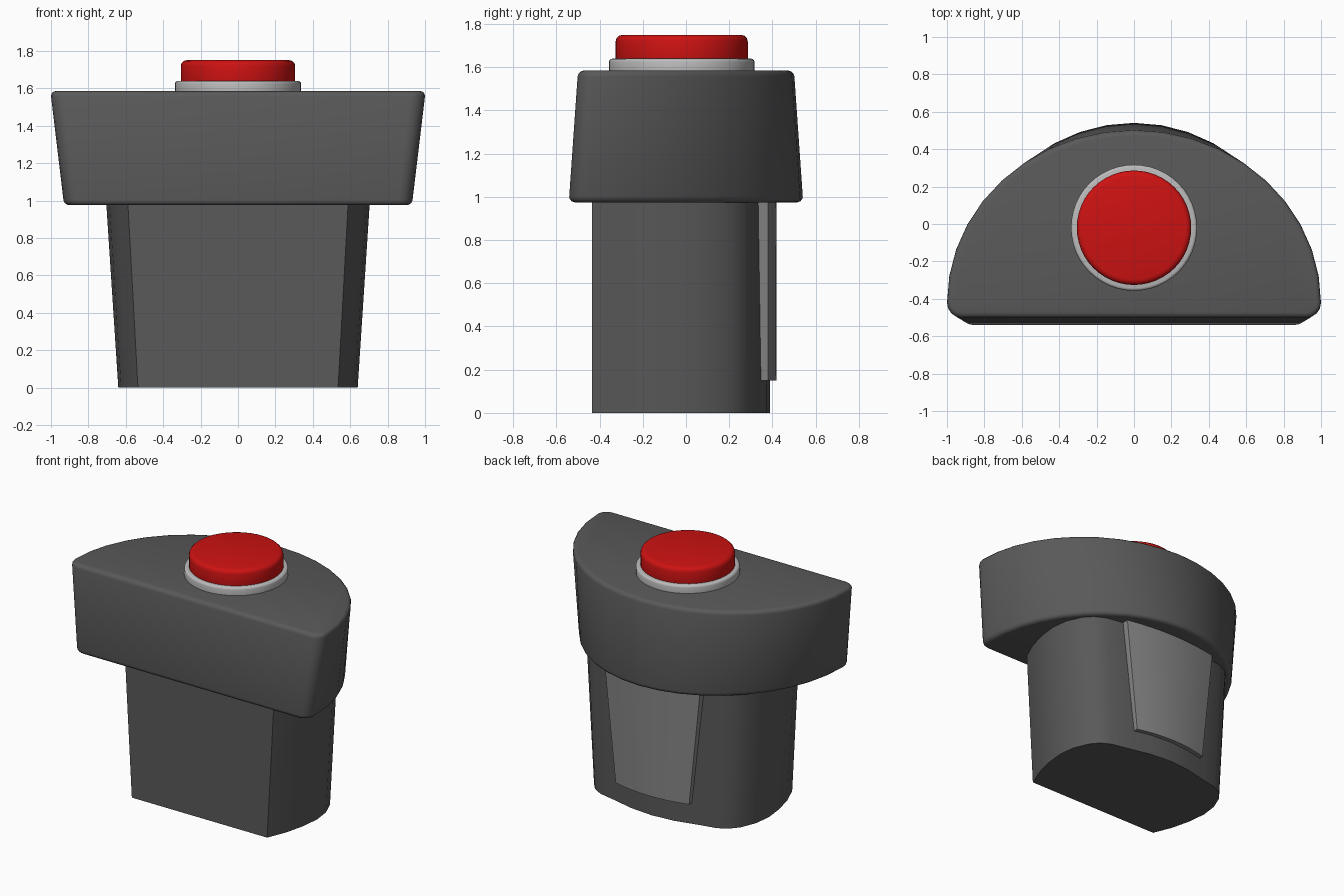
import bpy, bmesh
from math import sin, cos, pi

if "Cube" in bpy.data.objects:
    bpy.data.objects.remove(bpy.data.objects["Cube"])


def material(name, r, g, b):
    m = bpy.data.materials.new(name)
    m.diffuse_color = (r, g, b, 1)
    m.use_nodes = True
    m.node_tree.nodes["Principled BSDF"].inputs["Base Color"].default_value = m.diffuse_color
    return m


DARK = material("dark_grey", 0.1, 0.1, 0.1)
MID = material("mid_grey", 0.24, 0.24, 0.24)
LIGHT = material("light_grey", 0.5, 0.5, 0.5)
RED = material("red", 0.62, 0.006, 0.006)


def loft(name, rings, mat, bevel=0.0, segments=3, smooth=35):
    """Solid from stacked rings, each a list of 3D points running counter-clockwise."""
    bm = bmesh.new()
    loops = [[bm.verts.new(p) for p in ring] for ring in rings]
    for a, b in zip(loops, loops[1:]):
        for i in range(len(a)):
            j = (i + 1) % len(a)
            bm.faces.new((a[i], a[j], b[j], b[i]))
    bm.faces.new(loops[0][::-1])
    bm.faces.new(loops[-1])
    bmesh.ops.recalc_face_normals(bm, faces=bm.faces)
    if bevel:
        # Round only the rims of the two end caps
        rims = [e for e in bm.edges if len({round(v.co.z, 4) for v in e.verts}) == 1]
        bmesh.ops.bevel(bm, geom=rims, offset=bevel, segments=segments,
                        profile=0.5, affect='EDGES')
    mesh = bpy.data.meshes.new(name)
    bm.to_mesh(mesh)
    bm.free()
    mesh.materials.append(mat)
    ob = bpy.data.objects.new(name, mesh)
    bpy.context.collection.objects.link(ob)
    bpy.ops.object.select_all(action='DESELECT')
    ob.select_set(True)
    bpy.context.view_layer.objects.active = ob
    bpy.ops.object.shade_smooth_by_angle(angle=smooth * pi / 180)
    return ob


def ring(outline, z, sx=1.0, sy=1.0):
    return [(x * sx, y * sy, z) for x, y in outline]


def mirrored(half):
    """Complete a right-hand outline that ends on the centre line."""
    return half + [(-x, y) for x, y in reversed(half) if x > 1e-6]


# Pedestal: flat front, bulging sides, shallow arc at the back
body = mirrored([(0.535, -0.435), (0.59, -0.30), (0.625, -0.16), (0.64, -0.02),
                 (0.625, 0.10), (0.58, 0.21), (0.53, 0.27), (0.46, 0.31),
                 (0.34, 0.335), (0.17, 0.375), (0.0, 0.39)])
loft("pedestal", [ring(body, 0), ring(body, 1.0, 1.102)], DARK)

# Head: half-round block with rounded front corners, tapering both ways
corner = [(0.92 + 0.08 * cos(a), -0.42 + 0.08 * sin(a))
          for a in [-pi / 2 + i * pi / 8 for i in range(4)]]
arc = [(cos(i * pi / 20), -0.42 + 0.92 * sin(i * pi / 20)) for i in range(10)]
head = mirrored(corner + arc + [(0.0, 0.5)])
loft("head", [ring(head, 0.975, 0.93, 1.085), ring(head, 1.585, 1.003)],
     DARK, bevel=0.028)


# Back panel: curved plate, wider at the top
def plate(z, half_width):
    xs = [half_width * (1 - i / 4) for i in range(9)]
    outer = [(x, 0.42 - 0.04 * (x / half_width) ** 2, z) for x in xs]
    return [(half_width, 0.3, z)] + outer + [(-half_width, 0.3, z)]


loft("back_panel", [plate(0.15, 0.29), plate(1.0, 0.38)], MID)


# Push button and its collar
def disc(name, radius, z0, z1, mat, bevel):
    circle = [(radius * cos(i * pi / 24), radius * sin(i * pi / 24) - 0.02)
              for i in range(48)]
    loft(name, [ring(circle, z0), ring(circle, z1)], mat, bevel, smooth=50)


disc("button_collar", 0.337, 1.55, 1.64, LIGHT, 0.015)
disc("push_button", 0.306, 1.60, 1.75, RED, 0.03)
